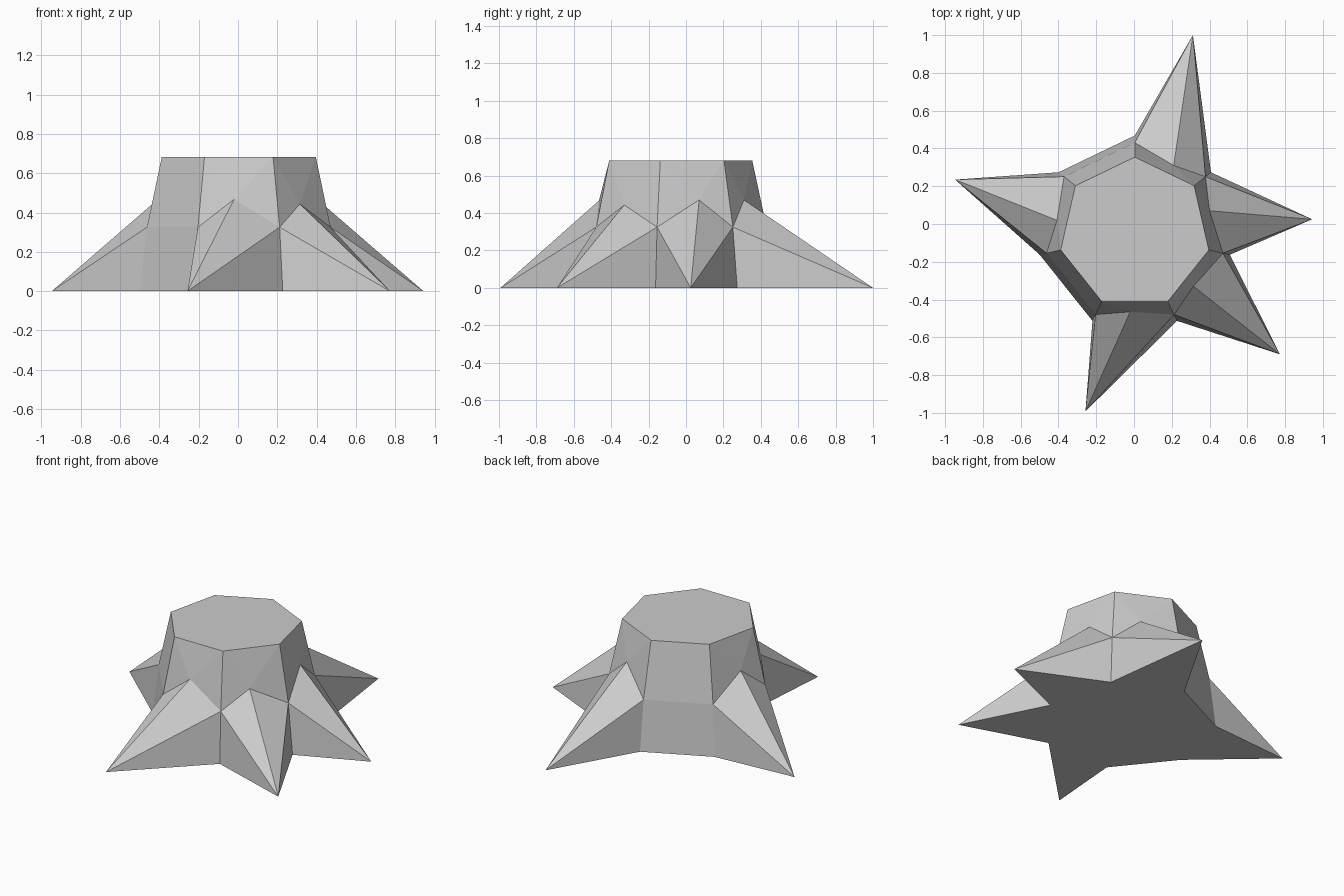
import bpy, bmesh, math
from mathutils import Vector

if "Cube" in bpy.data.objects:
    bpy.data.objects.remove(bpy.data.objects["Cube"], do_unlink=True)

SIDES = 7
CENTRE = Vector((0.004, -0.048, 0))

# One plain grey for the whole stump
grey = bpy.data.materials.new("light_grey")
grey.use_nodes = True
colour = (0.6, 0.6, 0.6, 1)
grey.diffuse_color = colour
grey.node_tree.nodes["Principled BSDF"].inputs["Base Color"].default_value = colour

# Roots by trunk side, clockwise from the back: ridge top, tip on the ground
roots = {
    0: ((0.21, 0.31, 0.47), (0.312, 1.0, 0)),
    1: ((0.40, 0.07, 0.47), (0.943, 0.025, 0)),
    2: ((0.315, -0.33, 0.443), (0.773, -0.69, 0)),
    3: ((-0.02, -0.465, 0.467), (-0.257, -0.992, 0)),
    5: ((-0.408, 0.02, 0.467), (-0.947, 0.235, 0)),
}

bm = bmesh.new()


def ring(radius, z):
    """Seven-sided ring, clockwise from the back corner."""
    verts = []
    for i in range(SIDES):
        a = math.tau * i / SIDES
        offset = Vector((radius * math.sin(a), radius * math.cos(a), z))
        verts.append(bm.verts.new(CENTRE + offset))
    return verts


# Trunk rings: ground, root collar, cut top
base = ring(0.516, 0)
collar = ring(0.479, 0.325)
top = ring(0.402, 0.682)
bm.faces.new(top)
outline = []

for i in range(SIDES):
    j = (i + 1) % SIDES
    outline.append(base[i])
    if i in roots:
        ridge, tip = (bm.verts.new(p) for p in roots[i])
        # Bark above the root
        bm.faces.new((top[i], top[j], ridge))
        bm.faces.new((collar[i], top[i], ridge))
        bm.faces.new((top[j], collar[j], ridge))
        # Root: two upper slopes and two flanks
        bm.faces.new((collar[i], ridge, tip))
        bm.faces.new((ridge, collar[j], tip))
        bm.faces.new((base[i], collar[i], tip))
        bm.faces.new((collar[j], base[j], tip))
        outline.append(tip)
    else:
        # Plain side
        bm.faces.new((top[i], top[j], collar[j], collar[i]))
        bm.faces.new((collar[i], collar[j], base[j], base[i]))

# Star-shaped underside
bm.faces.new(outline)
bmesh.ops.recalc_face_normals(bm, faces=bm.faces)

mesh = bpy.data.meshes.new("tree_stump")
bm.to_mesh(mesh)
bm.free()
mesh.materials.append(grey)
stump = bpy.data.objects.new("tree_stump", mesh)
bpy.context.collection.objects.link(stump)
